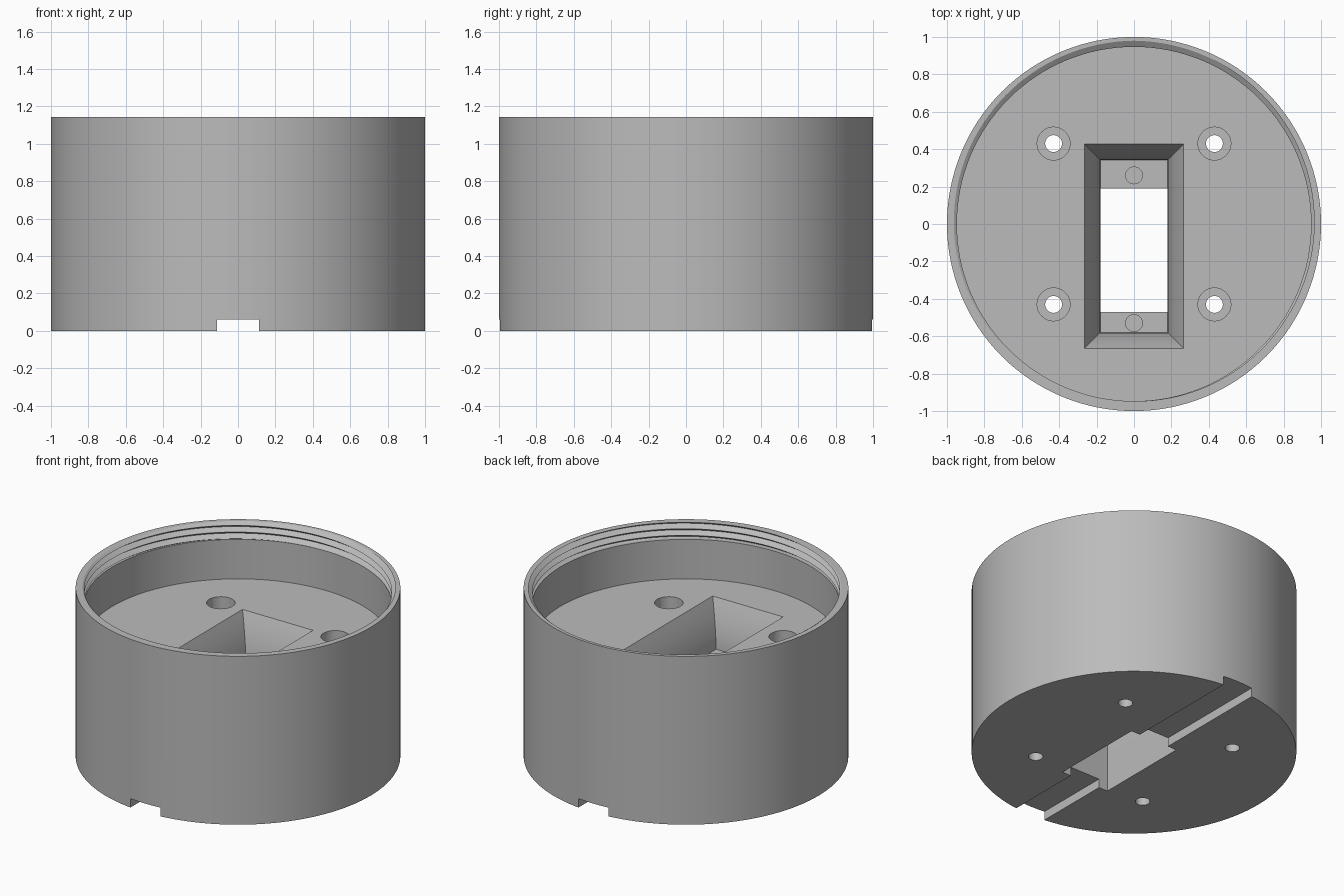
import bpy, bmesh, math

if "Cube" in bpy.data.objects:
    bpy.data.objects.remove(bpy.data.objects["Cube"], do_unlink=True)

HEIGHT, FLOOR, BORE = 1.144, 0.763, 0.947
PITCH, ROOT = 0.045, 0.98
THREAD_END = HEIGHT - 2.5 * PITCH
SEGMENTS = 128

grey = bpy.data.materials.new("plain grey")
grey.use_nodes = True
colour = (0.5, 0.5, 0.5, 1)
grey.diffuse_color = colour
grey.node_tree.nodes["Principled BSDF"].inputs["Base Color"].default_value = colour


def make_object(name, bm):
    bmesh.ops.remove_doubles(bm, verts=bm.verts, dist=1e-5)
    bmesh.ops.recalc_face_normals(bm, faces=bm.faces)
    mesh = bpy.data.meshes.new(name)
    bm.to_mesh(mesh)
    bm.free()
    mesh.materials.append(grey)
    obj = bpy.data.objects.new(name, mesh)
    bpy.context.collection.objects.link(obj)
    return obj


def loft(name, rings):
    """Closed solid through rings of equal point count."""
    bm = bmesh.new()
    rows = [[bm.verts.new(p) for p in ring] for ring in rings]
    n = len(rows[0])
    for a, b in zip(rows, rows[1:]):
        for i in range(n):
            j = (i + 1) % n
            bm.faces.new((a[i], a[j], b[j], b[i]))
    bm.faces.new(rows[0])
    bm.faces.new(rows[-1])
    return make_object(name, bm)


def rect(x, y0, y1, z):
    return [(-x, y0, z), (x, y0, z), (x, y1, z), (-x, y1, z)]


def circle(x, y, r, z, n=32):
    return [(x + r * math.cos(math.tau * i / n), y + r * math.sin(math.tau * i / n), z)
            for i in range(n)]


# Cup body: a revolved profile whose inner rim carries a helical V thread
def profile(angle):
    turn = angle / math.tau - 0.25
    points = [(0, 0), (1, 0), (1, HEIGHT)]
    for k in range(2, -9, -1):
        z = min(HEIGHT, max(THREAD_END, HEIGHT + PITCH * (k / 2 + turn)))
        phase = (z - HEIGHT) / PITCH - turn
        depth = abs(phase - round(phase)) * 2
        points.append((ROOT + (BORE - ROOT) * depth, z))
    points += [(BORE, THREAD_END), (BORE, FLOOR), (0, FLOOR)]
    return [(r * math.cos(angle), r * math.sin(angle), z) for r, z in points]


bm = bmesh.new()
for i in range(SEGMENTS):
    a = [bm.verts.new(p) for p in profile(math.tau * i / SEGMENTS)]
    b = [bm.verts.new(p) for p in profile(math.tau * (i + 1) / SEGMENTS)]
    for j in range(len(a) - 1):
        bm.faces.new((a[j], b[j], b[j + 1], a[j + 1]))
body = make_object("threaded_cup", bm)

# Flared rectangular well down to the ledges
LEDGE, STEPS = 0.457, 8
well = []
for i in range(STEPS + 1):
    t = i / STEPS
    flare = 0.085 * t ** 1.7
    well.append(rect(0.18 + flare, -0.58 - flare, 0.342 + flare, LEDGE + (FLOOR - LEDGE) * t))
well.append(rect(0.265, -0.665, 0.427, FLOOR + 0.1))
cutters = [loft("well_cutter", well)]

# Through opening and cable slot across the underside
cutters.append(loft("opening_cutter", [rect(0.18, -0.47, 0.19, z) for z in (-0.1, LEDGE + 0.05)]))
cutters.append(loft("slot_cutter", [rect(0.113, -1.2, 1.2, z) for z in (-0.1, 0.06)]))

# Four counterbored mounting holes
for x in (-0.43, 0.43):
    for y in (-0.43, 0.43):
        cutters.append(loft("mount_hole_cutter", [
            circle(x, y, r, z) for r, z in
            ((0.045, -0.1), (0.045, 0.25), (0.088, 0.25), (0.088, FLOOR + 0.1))]))

# Blind pilot holes in the two ledges
for y in (-0.53, 0.26):
    cutters.append(loft("pilot_hole_cutter", [circle(0, y, 0.045, z) for z in (0.2, LEDGE + 0.05)]))

bpy.context.view_layer.objects.active = body
for cutter in cutters:
    cutter.hide_render = True
    mod = body.modifiers.new("cut", 'BOOLEAN')
    mod.operation, mod.solver, mod.object = 'DIFFERENCE', 'EXACT', cutter
    bpy.ops.object.modifier_apply(modifier=mod.name)
    bpy.data.objects.remove(cutter, do_unlink=True)

# Smooth round walls, crisp edges
bpy.ops.object.select_all(action='DESELECT')
body.select_set(True)
bpy.ops.object.shade_smooth_by_angle(angle=math.radians(25))
